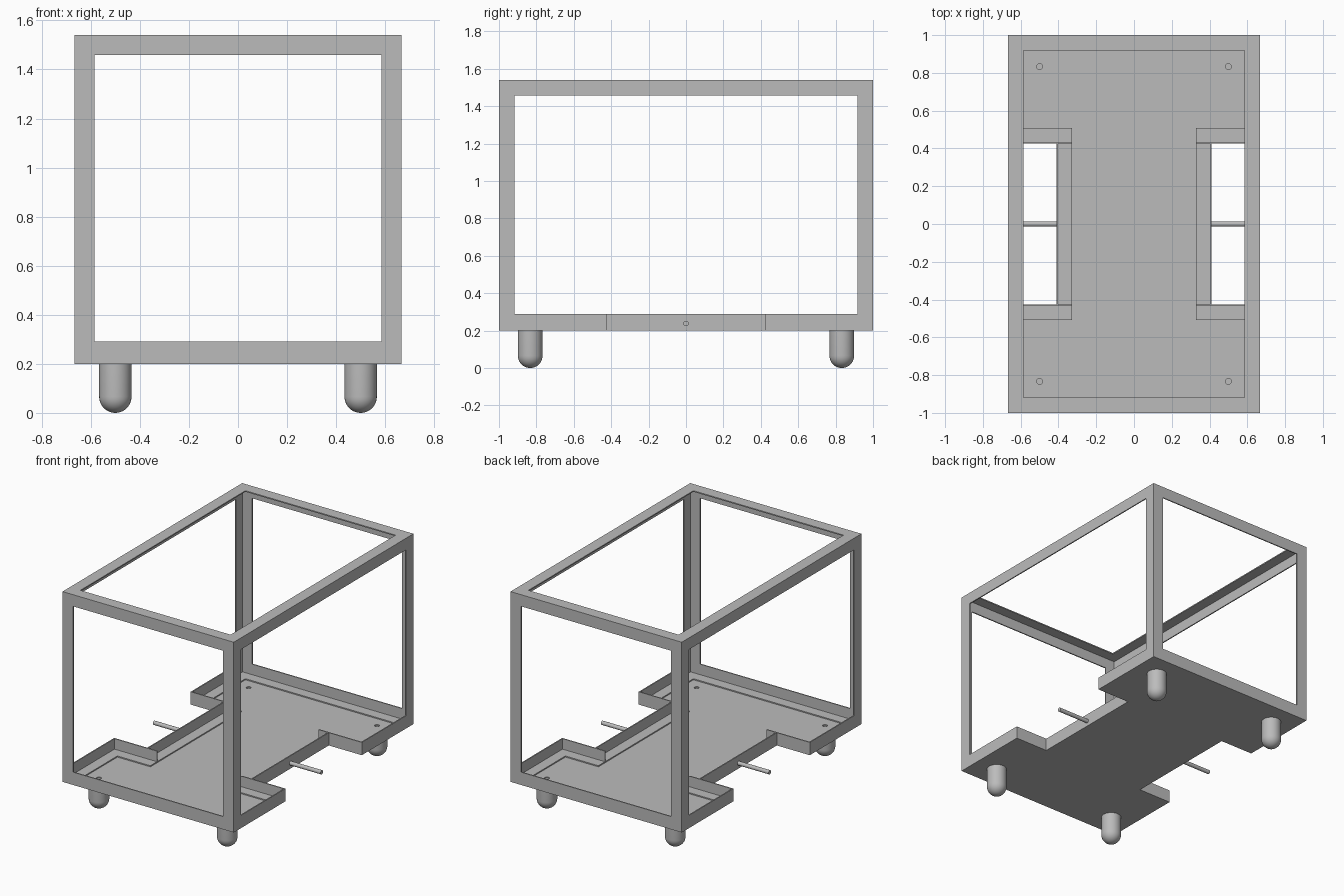
import bpy, bmesh, math
from mathutils import Vector

cube = bpy.data.objects.get("Cube")
if cube:
    bpy.data.objects.remove(cube, do_unlink=True)

X, Y, TOP = 0.667, 1.0, 1.54     # outer half width, half length, top
BASE, T, W = 0.2, 0.008, 0.082   # floor underside, sheet thickness, flange width
NX, NY = 0.41, 0.425             # side notch depth and half length
DECK = BASE + T
SIDES = ((-1, "right"), (1, "left"))
ENDS = ((-1, "front"), (1, "back"))

grey = bpy.data.materials.new("plain grey metal")
grey.use_nodes = True
grey.diffuse_color = (0.5, 0.5, 0.5, 1)
grey.node_tree.nodes["Principled BSDF"].inputs["Base Color"].default_value = (0.5, 0.5, 0.5, 1)


def finish(name, bm, smooth=False):
    bmesh.ops.recalc_face_normals(bm, faces=bm.faces)
    mesh = bpy.data.meshes.new(name)
    bm.to_mesh(mesh)
    bm.free()
    mesh.materials.append(grey)
    obj = bpy.data.objects.new(name, mesh)
    bpy.context.collection.objects.link(obj)
    if smooth:
        bpy.ops.object.select_all(action="DESELECT")
        obj.select_set(True)
        bpy.context.view_layer.objects.active = obj
        bpy.ops.object.shade_smooth_by_angle(angle=math.radians(40))
    return obj


def prism(name, outline, travel):
    """Sweep a flat outline along a straight vector."""
    bm = bmesh.new()
    face = bm.faces.new([bm.verts.new(p) for p in outline])
    ext = bmesh.ops.extrude_face_region(bm, geom=[face])
    moved = [v for v in ext["geom"] if isinstance(v, bmesh.types.BMVert)]
    bmesh.ops.translate(bm, verts=moved, vec=travel)
    return finish(name, bm)


def angle_bar(name, start, end, a, b):
    """L-section bar: outer corner runs start to end, flanges point along a and b."""
    p, a, b = Vector(start), Vector(a), Vector(b)
    outline = [p, p + a * W, p + a * W + b * T, p + (a + b) * T, p + b * W + a * T, p + b * W]
    return prism(name, outline, Vector(end) - p)


def lathe(name, profile, place, axis="Z", steps=32):
    """Spin a radius/height profile and place it."""
    bm = bmesh.new()
    verts = [bm.verts.new((r, 0, h)) for r, h in profile]
    edges = [bm.edges.new(pair) for pair in zip(verts, verts[1:])]
    bmesh.ops.spin(bm, geom=verts + edges, cent=(0, 0, 0), axis=(0, 0, 1),
                   angle=math.tau, steps=steps)
    bmesh.ops.remove_doubles(bm, verts=bm.verts, dist=0.0001)
    obj = finish(name, bm, True)
    if axis == "X":
        obj.rotation_euler.y = math.pi / 2
    obj.location = place
    return obj


# Floor plate with a notch in each long side
quarter = [(X, NY), (NX, NY), (NX, -NY), (X, -NY)]
outline = [(X, Y)] + quarter + [(X, -Y), (-X, -Y)]
outline += [(-x, -y) for x, y in quarter] + [(-X, Y)]
floor = prism("floor_plate", [(x, y, BASE) for x, y in outline], (0, 0, T))

# Cross rails at both ends, top and bottom
for sy, end in ENDS:
    for z, up, level in ((DECK, 1, "bottom"), (TOP, -1, "top")):
        angle_bar(f"{end}_{level}_rail", (-X, sy * Y, z), (X, sy * Y, z), (0, -sy, 0), (0, 0, up))

for sx, side in SIDES:
    inward = (-sx, 0, 0)
    # Long top rail
    angle_bar(f"{side}_top_rail", (sx * X, T - Y, TOP), (sx * X, Y - T, TOP), inward, (0, 0, -1))
    # Rail along the inner wall of the notch
    angle_bar(f"{side}_notch_rail", (sx * NX, -NY, DECK), (sx * NX, NY, DECK), inward, (0, 0, 1))
    # Stub axle
    lathe(f"{side}_axle", [(0, 0), (0.014, 0), (0.014, 0.25), (0, 0.25)],
          (0.403 if sx > 0 else -0.653, 0, 0.238), "X", 24)

    for sy, end in ENDS:
        corner = f"{end}_{side}"
        # Corner post
        angle_bar(f"{corner}_post", (sx * X, sy * Y, DECK + W), (sx * X, sy * Y, TOP - W),
                  inward, (0, -sy, 0))
        # Short bottom rail beside the notch, and the notch end rail
        angle_bar(f"{corner}_bottom_rail", (sx * X, sy * (Y - T), DECK),
                  (sx * X, sy * NY, DECK), inward, (0, 0, 1))
        angle_bar(f"{corner}_notch_end", (sx * (NX - W), sy * NY, DECK),
                  (sx * X, sy * NY, DECK), (0, sy, 0), (0, 0, 1))
        # Round-ended foot
        r = 0.066
        arc = [(r * math.sin(i * math.pi / 20), r - r * math.cos(i * math.pi / 20))
               for i in range(11)]
        lathe(f"{corner}_foot", arc + [(r, BASE), (0, BASE)], (sx * 0.5, sy * 0.833, 0))
        # Bolt hole through the floor above the foot
        cutter = lathe(f"{corner}_hole_cutter", [(0, -0.03), (0.016, -0.03), (0.016, 0.03), (0, 0.03)],
                       (sx * 0.5, sy * 0.833, DECK), steps=16)
        cutter.hide_render = True
        cutter.hide_set(True)
        cut = floor.modifiers.new(f"{corner}_hole", "BOOLEAN")
        cut.operation, cut.solver, cut.object = "DIFFERENCE", "EXACT", cutter
